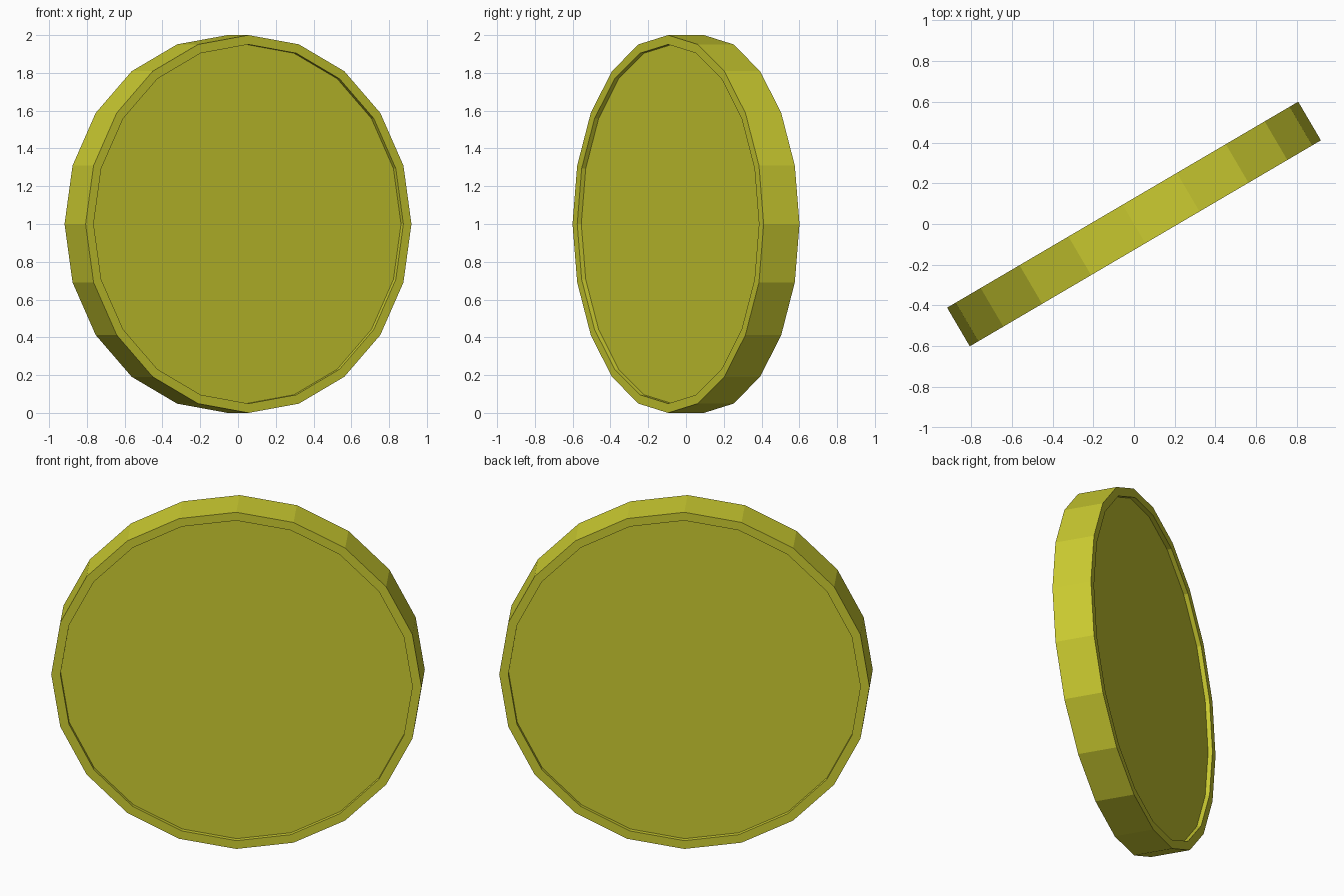
import bpy, bmesh, math
from mathutils import Matrix

if "Cube" in bpy.data.objects:
    bpy.data.objects.remove(bpy.data.objects["Cube"])

SIDES, RADIUS, THICK = 20, 1.0, 0.22
RIM, RECESS, TURN = 0.05, 0.025, 30.4

# Flat-shaded disc standing on edge, with a corner at the very top
bm = bmesh.new()
bmesh.ops.create_cone(bm, cap_ends=True, segments=SIDES,
                      radius1=RADIUS, radius2=RADIUS, depth=THICK)

# Raised rim: inset both caps and sink them
caps = [f for f in bm.faces if len(f.verts) == SIDES]
for cap in caps:
    outward = cap.normal.copy()
    step = RIM * math.cos(math.pi / SIDES)
    bmesh.ops.inset_region(bm, faces=[cap], thickness=step)
    # second loop at the same outline makes the straight recess wall
    result = bmesh.ops.extrude_discrete_faces(bm, faces=[cap])
    floor = result["faces"][0]
    bmesh.ops.translate(bm, verts=floor.verts, vec=-outward * RECESS)

# Stand up, turn about z and rest on the ground
bm.transform(Matrix.Translation((0, 0, RADIUS))
             @ Matrix.Rotation(math.radians(TURN), 4, 'Z')
             @ Matrix.Rotation(math.radians(90), 4, 'X'))
bmesh.ops.recalc_face_normals(bm, faces=bm.faces)

mesh = bpy.data.meshes.new("coin")
bm.to_mesh(mesh)
bm.free()
coin = bpy.data.objects.new("coin", mesh)
bpy.context.collection.objects.link(coin)

# Yellow metal
mat = bpy.data.materials.new("yellow")
mat.diffuse_color = (0.6, 0.6, 0.03, 1)
mat.use_nodes = True
mat.node_tree.nodes["Principled BSDF"].inputs["Base Color"].default_value = mat.diffuse_color
mesh.materials.append(mat)
